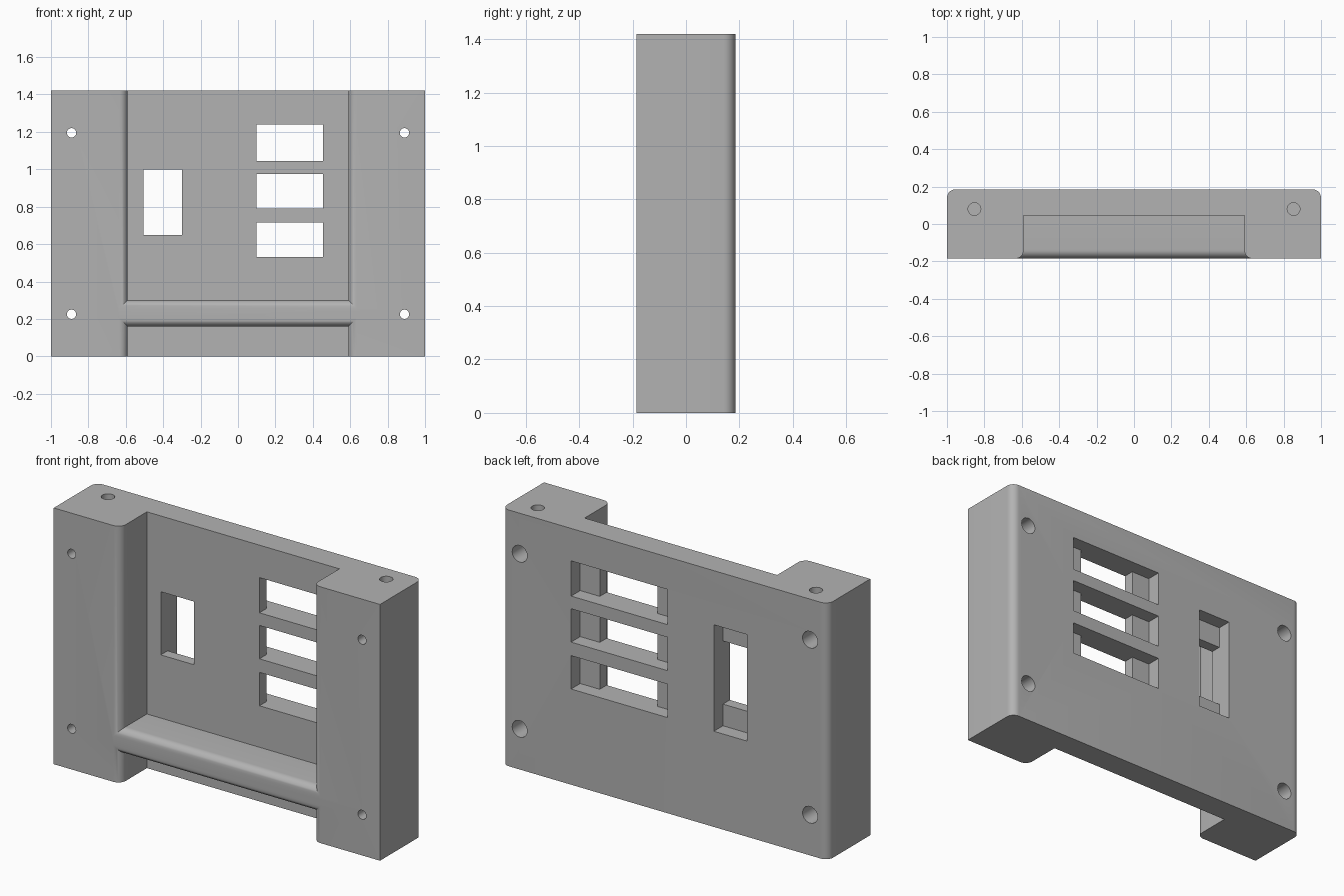
import bpy, bmesh, math

cube = bpy.data.objects.get("Cube")
if cube:
    bpy.data.objects.remove(cube, do_unlink=True)

HEIGHT, FRONT, BACK = 1.42, -0.185, 0.185
PANEL = 0.045      # front surface of the recessed panel
STEP = 0.105       # depth reached by the rear window steps
R = 0.045          # edge rounding

grey = bpy.data.materials.new("plain grey")
grey.use_nodes = True
colour = (0.45, 0.45, 0.45, 1)
grey.diffuse_color = colour
grey.node_tree.nodes["Principled BSDF"].inputs["Base Color"].default_value = colour


def loft(name, rings):
    """Closed solid through a list of equally long point rings."""
    bm = bmesh.new()
    loops = [[bm.verts.new(p) for p in ring] for ring in rings]
    n = len(loops[0])
    for a, b in zip(loops, loops[1:]):
        for i in range(n):
            j = (i + 1) % n
            bm.faces.new((a[i], a[j], b[j], b[i]))
    bm.faces.new(loops[0][::-1])
    bm.faces.new(loops[-1])
    bmesh.ops.recalc_face_normals(bm, faces=bm.faces)
    mesh = bpy.data.meshes.new(name)
    bm.to_mesh(mesh)
    bm.free()
    obj = bpy.data.objects.new(name, mesh)
    bpy.context.collection.objects.link(obj)
    mesh.materials.append(grey)
    return obj


def rect(x0, x1, z0, z1, y, grow=0):
    x0, x1, z0, z1 = x0 - grow, x1 + grow, z0 - grow, z1 + grow
    return [(x0, y, z0), (x1, y, z0), (x1, y, z1), (x0, y, z1)]


def box(name, x0, x1, z0, z1, y0, y1):
    return loft(name, [rect(x0, x1, z0, z1, y) for y in (y0, y1)])


def pocket(name, x, z0, z1):
    """Recess cutter whose mouth flares to round the front edges."""
    rings = [rect(-x, x, z0, z1, PANEL)]
    for i in range(9):
        t = math.pi / 2 * i / 8
        rings.append(rect(-x, x, z0, z1, FRONT + R - R * math.sin(t), R * (1 - math.cos(t))))
    rings.append(rect(-x, x, z0, z1, FRONT - 0.1, R))
    return loft(name, rings)


def drill(name, x, c, r, a, b, upright=False):
    """Round cutter along y (centre height c) or along z (centre depth c)."""
    rings = []
    for d in (a, b):
        ring = []
        for i in range(32):
            t = math.tau * i / 32
            u, v = x + r * math.cos(t), c + r * math.sin(t)
            ring.append((u, v, d) if upright else (u, d, v))
        rings.append(ring)
    return loft(name, rings)


# Main block with rounded rear corners
outline = [(-1, FRONT), (1, FRONT)]
for side, start in ((1, 0), (-1, math.pi / 2)):
    for i in range(9):
        t = start + math.pi / 2 * i / 8
        outline.append((side * (1 - R) + R * math.cos(t), BACK - R + R * math.sin(t)))
body = loft("wall_mount_enclosure", [[(x, y, z) for x, y in outline] for z in (0, HEIGHT)])

# Recesses above and below the cross bar
cutters = [pocket("upper_recess", 0.59, 0.30, HEIGHT + 0.2),
           pocket("lower_recess", 0.59, -0.2, 0.16)]

# Three wide windows, stepped outward at the rear
for z0, z1 in ((0.53, 0.715), (0.79, 0.975), (1.045, 1.24)):
    cutters.append(box("window", 0.10, 0.455, z0, z1, 0, 0.3))
    cutters.append(box("window_step", -0.015, 0.575, z0, z1, STEP, 0.3))

# Upright window, stepped up and down at the rear
cutters.append(box("upright_window", -0.505, -0.30, 0.65, 1.0, 0, 0.3))
cutters.append(box("upright_step", -0.505, -0.30, 0.53, 1.12, STEP, 0.3))

# Screw holes with rear counterbores, and blind holes in the top
for side in (-1, 1):
    for z in (0.225, 1.195):
        cutters.append(drill("screw_hole", side * 0.89, z, 0.025, -0.3, 0.3))
        cutters.append(drill("counterbore", side * 0.89, z, 0.046, -0.1, 0.3))
    cutters.append(drill("top_hole", side * 0.853, 0.08, 0.034, HEIGHT - 0.14, HEIGHT + 0.1, True))

bpy.context.view_layer.objects.active = body
for cutter in cutters:
    cut = body.modifiers.new("cut", 'BOOLEAN')
    cut.operation, cut.solver, cut.object = 'DIFFERENCE', 'EXACT', cutter
    bpy.ops.object.modifier_apply(modifier=cut.name)
    bpy.data.objects.remove(cutter, do_unlink=True)

bpy.ops.object.select_all(action='DESELECT')
body.select_set(True)
bpy.ops.object.shade_smooth_by_angle(angle=math.radians(30))
